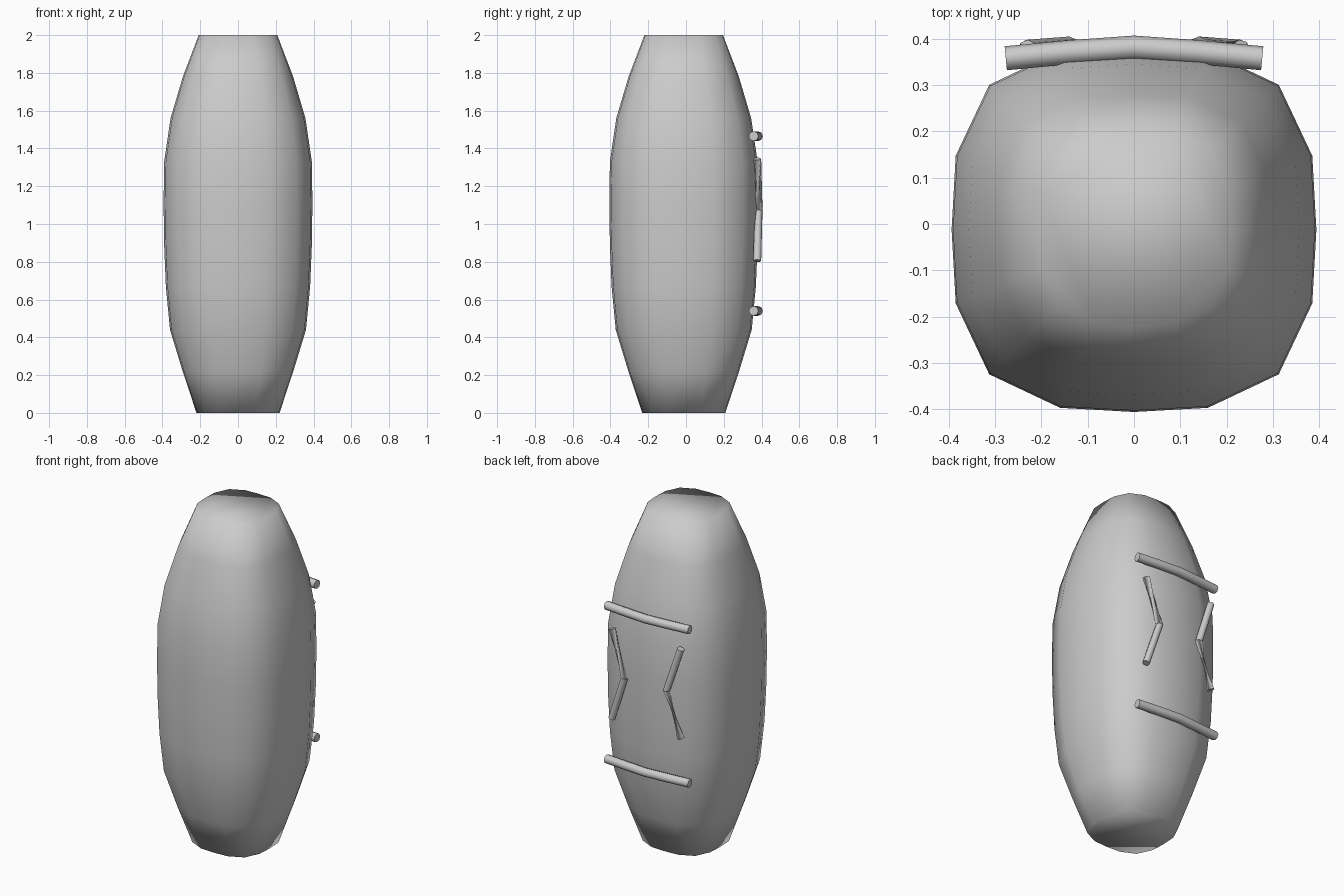
import bpy, math
from mathutils import Vector

if "Cube" in bpy.data.objects:
    bpy.data.objects.remove(bpy.data.objects["Cube"])


def loft(name, rings):
    """Skin a list of equal-length rings and cap both ends."""
    n = len(rings[0])
    verts = [p for ring in rings for p in ring]
    faces = [(i * n + j, i * n + (j + 1) % n, (i + 1) * n + (j + 1) % n, (i + 1) * n + j)
             for i in range(len(rings) - 1) for j in range(n)]
    faces.append(tuple(reversed(range(n))))
    faces.append(tuple(range(len(verts) - n, len(verts))))
    mesh = bpy.data.meshes.new(name)
    mesh.from_pydata(verts, [], faces)
    obj = bpy.data.objects.new(name, mesh)
    bpy.context.collection.objects.link(obj)
    return obj


def squircle(r, z, cy=-0.012, sides=16, power=3):
    ring = []
    for k in range(sides):
        a = 2 * math.pi * k / sides
        c, s = math.cos(a), math.sin(a)
        d = r / (abs(c) ** power + abs(s) ** power) ** (1 / power)
        ring.append((d * c, cy + d * s, z))
    return ring


def tube(name, points, radius, twists=None, sides=8):
    """Tube along a polyline; twists turn each ring, pinching the span between."""
    pts = [Vector(p) for p in points]
    rings = []
    for i, p in enumerate(pts):
        t = (pts[min(i + 1, len(pts) - 1)] - pts[max(i - 1, 0)]).normalized()
        u = t.cross(Vector((0, 1, 0))).normalized()
        v = t.cross(u)
        w = twists[i] if twists else 0
        rings.append([p + radius * (math.cos(a) * u + math.sin(a) * v)
                      for a in (w + 2 * math.pi * k / sides for k in range(sides))])
    obj = loft(name, rings)
    obj.data.shade_smooth()
    obj.data.set_sharp_from_angle(angle=math.radians(50))
    return obj


# Barrel-shaped body with a rounded-square section
profile = [(0.22, 0), (0.293, 0.22), (0.36, 0.44), (0.382, 0.67), (0.391, 0.89),
           (0.394, 1.11), (0.391, 1.33), (0.357, 1.56), (0.292, 1.78), (0.208, 2)]
body = loft("body", [squircle(r, z) for r, z in profile])
body.data.shade_smooth()

# Two horizontal bars bowed across the back
for label, z in (("upper", 1.465), ("lower", 0.54)):
    tube(label + "_back_bar", [(-0.277, 0.358, z), (-0.14, 0.371, z), (0, 0.381, z),
                               (0.14, 0.371, z), (0.277, 0.358, z)], 0.026)

# Bent upright straps, each with one twisted arm
for label, s, twists in (("left", -1, (2.5, 0, 0)), ("right", 1, (0, 0, 2.5))):
    tube(label + "_back_strap", [(s * 0.23, 0.377, 0.805), (s * 0.14, 0.384, 1.075),
                                 (s * 0.23, 0.377, 1.345)], 0.021, twists)
